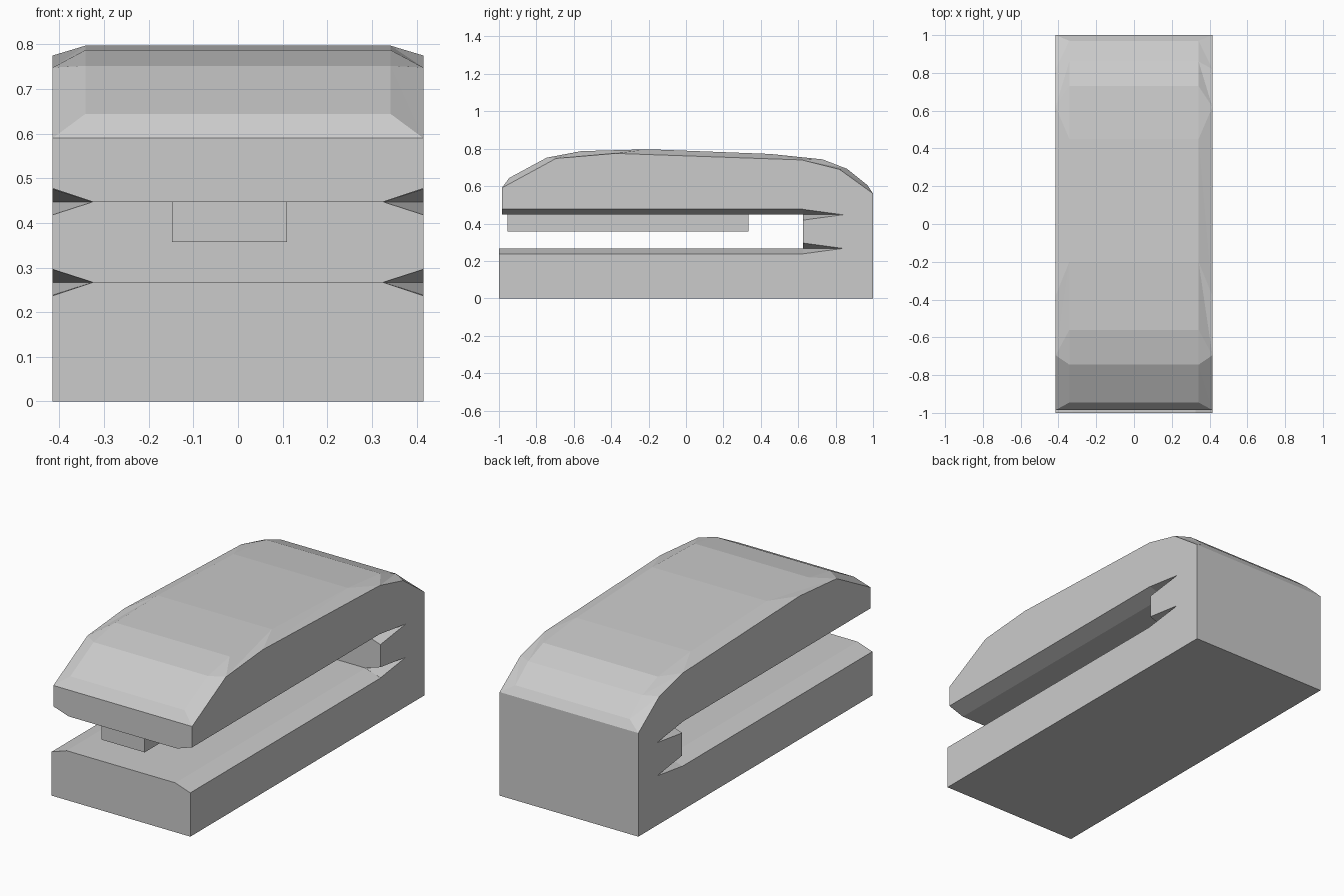
import bpy, bmesh

if "Cube" in bpy.data.objects:
    bpy.data.objects.remove(bpy.data.objects["Cube"])

HALF = 0.415   # half width of the body
INNER = 0.342  # half width of the raised top facets


def finish(bm, name):
    bmesh.ops.recalc_face_normals(bm, faces=bm.faces[:])
    mesh = bpy.data.meshes.new(name)
    bm.to_mesh(mesh)
    bm.free()
    obj = bpy.data.objects.new(name, mesh)
    bpy.context.collection.objects.link(obj)
    return obj


def cut(target, cutter):
    cutter.hide_render = True
    cutter.hide_set(True)
    mod = target.modifiers.new(cutter.name, 'BOOLEAN')
    mod.operation = 'DIFFERENCE'
    mod.solver = 'EXACT'
    mod.object = cutter


# Body: side outline, with a narrower faceted crown on top
crown_edge = [(-0.985, 0.59), (-0.695, 0.748), (-0.38, 0.775),
              (0.62, 0.74), (0.82, 0.69), (1.0, 0.56)]
base_edge = [(1.0, 0), (-1.0, 0), (-1.0, 0.35), (-0.985, 0.35)]
crown = [(-0.945, 0.644), (-0.745, 0.752), (-0.56, 0.787), (-0.2, 0.797),
         (0.45, 0.772), (0.73, 0.743), (0.86, 0.693), (0.97, 0.605)]
# which crown_edge point each crown point belongs to
owner = [0, 1, 1, 2, 3, 3, 4, 5]

bm = bmesh.new()
sides = []
for s in (-1, 1):
    outer = [bm.verts.new((s * HALF, y, z)) for y, z in crown_edge + base_edge]
    inner = [bm.verts.new((s * INNER, y, z)) for y, z in crown]
    bm.faces.new(outer)
    for i in range(len(inner) - 1):
        a, b = owner[i], owner[i + 1]
        if a == b:
            bm.faces.new((outer[a], inner[i], inner[i + 1]))
        else:
            bm.faces.new((outer[a], inner[i], inner[i + 1]))
            bm.faces.new((outer[a], inner[i + 1], outer[b]))
    sides.append((outer, inner))
(lo, li), (ro, ri) = sides
for i in range(len(li) - 1):
    bm.faces.new((li[i], li[i + 1], ri[i + 1], ri[i]))
bm.faces.new((lo[0], li[0], ri[0], ro[0]))
bm.faces.new((lo[5], li[-1], ri[-1], ro[5]))
for i in range(5, len(lo)):
    j = (i + 1) % len(lo)
    bm.faces.new((lo[i], lo[j], ro[j], ro[i]))
body = finish(bm, "stapler_body")

# Jaw slot with flared sides
bm = bmesh.new()
section = [(-0.505, 0.207), (-0.325, 0.267), (0.325, 0.267), (0.505, 0.207),
           (0.505, 0.507), (0.325, 0.447), (-0.325, 0.447), (-0.505, 0.507)]
front = [bm.verts.new((x, -1.3, z)) for x, z in section]
back = [bm.verts.new((x, 0.625, z)) for x, z in section]
bm.faces.new(front)
bm.faces.new(back)
for i in range(8):
    j = (i + 1) % 8
    bm.faces.new((front[i], front[j], back[j], back[i]))
cut(body, finish(bm, "slot_cutter"))

# Tapered notches running back from the slot corners
for z in (0.267, 0.447):
    for s in (-1, 1):
        bm = bmesh.new()
        v = [bm.verts.new(p) for p in ((s * 0.325, 0.624, z), (s * 0.505, 0.624, z + 0.058),
                                       (s * 0.505, 0.624, z - 0.058), (s * 0.505, 1.055, z))]
        for f in ((0, 1, 2), (0, 1, 3), (1, 2, 3), (2, 0, 3)):
            bm.faces.new([v[k] for k in f])
        cut(body, finish(bm, "notch_cutter"))

# Bar hanging under the upper jaw
bm = bmesh.new()
bmesh.ops.create_cube(bm, size=1)
bmesh.ops.scale(bm, vec=(0.258, 1.29, 0.1), verts=bm.verts[:])
bmesh.ops.translate(bm, vec=(-0.019, -0.31, 0.407), verts=bm.verts[:])
finish(bm, "staple_magazine")
